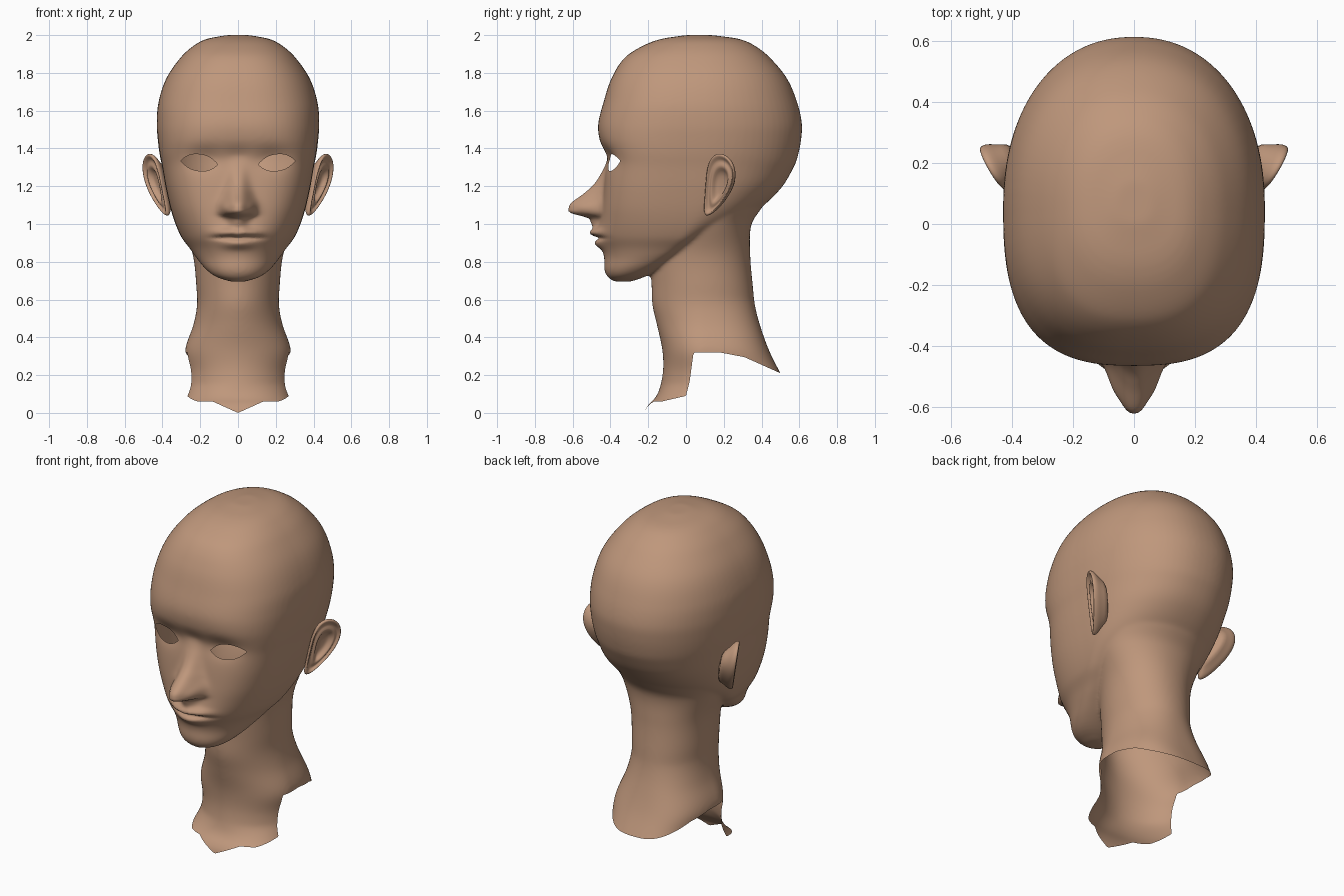
import bpy, bmesh
from math import sin, cos, pi, exp
from mathutils import Vector

old = bpy.data.objects.get("Cube")
if old:
    bpy.data.objects.remove(old)

skin = bpy.data.materials.new("warm_skin")
skin.use_nodes = True
skin.diffuse_color = (0.52, 0.31, 0.2, 1)
skin.node_tree.nodes["Principled BSDF"].inputs["Base Color"].default_value = skin.diffuse_color


def spline(table, t):
    """Smooth value of a table of (key, values...) rows at key t."""
    t = max(table[0][0], min(table[-1][0], t))
    i = 0
    while i < len(table) - 2 and t > table[i + 1][0]:
        i += 1
    a, b = table[i], table[i + 1]
    before, after = table[max(i - 1, 0)], table[min(i + 2, len(table) - 1)]
    h = b[0] - a[0]
    s = (t - a[0]) / h
    out = []
    for k in range(1, len(a)):
        m0 = (b[k] - before[k]) / (b[0] - before[0]) * h
        m1 = (after[k] - a[k]) / (after[0] - a[0]) * h
        out.append((2*s**3 - 3*s**2 + 1) * a[k] + (s**3 - 2*s**2 + s) * m0
                   + (3*s**2 - 2*s**3) * b[k] + (s**3 - s**2) * m1)
    return out


def skin_rings(bm, rings):
    """Bridge closed rings of points and cap both ends."""
    loops = [[bm.verts.new(p) for p in ring] for ring in rings]
    n = len(loops[0])
    for lo, hi in zip(loops, loops[1:]):
        for i in range(n):
            j = (i + 1) % n
            bm.faces.new((lo[i], lo[j], hi[j], hi[i]))
    bm.faces.new(loops[0][::-1])
    bm.faces.new(loops[-1])


def signed_power(v, p):
    return abs(v) ** p * (1 if v > 0 else -1)


def section(z, front, back, width, middle, square_front, square_back, count=72):
    """Rounded ring with its own squareness in front and behind."""
    ring = []
    for i in range(count):
        a = 2 * pi * i / count
        c, s = cos(a), sin(a)
        p = 2 / (square_front if s < 0 else square_back)
        reach = middle - front if s < 0 else back - middle
        ring.append((width * signed_power(c, p), middle + reach * signed_power(s, p), z))
    return ring


# Skull and jaw: height, front, back, half width, middle
skull = [
    (0.695, -0.38, -0.29, 0.04, -0.34), (0.72, -0.415, -0.22, 0.115, -0.31),
    (0.76, -0.433, -0.14, 0.17, -0.25), (0.82, -0.432, -0.04, 0.22, -0.16),
    (0.87, -0.44, 0.05, 0.255, -0.10), (0.93, -0.457, 0.13, 0.30, -0.03),
    (1.04, -0.45, 0.335, 0.345, 0.03), (1.18, -0.437, 0.495, 0.38, 0.05),
    (1.31, -0.425, 0.575, 0.403, 0.05), (1.37, -0.434, 0.595, 0.415, 0.05),
    (1.45, -0.459, 0.61, 0.425, 0.05), (1.53, -0.465, 0.614, 0.43, 0.05),
    (1.64, -0.438, 0.59, 0.422, 0.05), (1.77, -0.395, 0.535, 0.38, 0.06),
    (1.88, -0.325, 0.445, 0.305, 0.06), (1.94, -0.235, 0.37, 0.24, 0.06),
    (1.98, -0.13, 0.28, 0.165, 0.06), (2.0, 0.0, 0.14, 0.06, 0.06)]
# Squareness of the face by height: round chin, full cheeks, rounder crown
fullness = [(0.69, 2.05), (0.85, 2.1), (1.1, 2.95), (1.35, 3.05), (1.55, 2.65), (2.0, 2.4)]
# Neck: height, front, back, half width
neck = [
    (-0.1, -0.24, 0.66, 0.32), (0.03, -0.21, 0.6, 0.305), (0.09, -0.155, 0.565, 0.28),
    (0.21, -0.123, 0.5, 0.265), (0.33, -0.125, 0.44, 0.28), (0.47, -0.155, 0.39, 0.235),
    (0.57, -0.178, 0.365, 0.217), (0.66, -0.182, 0.355, 0.22), (0.84, -0.18, 0.34, 0.24),
    (1.0, -0.12, 0.347, 0.3), (1.1, -0.05, 0.41, 0.335), (1.2, 0.0, 0.45, 0.33)]

bm = bmesh.new()
rings = []
for i in range(91):
    z = 1.3475 - 0.6525 * cos(pi * i / 90)
    rings.append(section(z, *spline(skull, z), *spline(fullness, z), 2.18))
skin_rings(bm, rings)
rings = []
for i in range(53):
    z = -0.1 + 1.3 * i / 52
    rings.append(section(z, *spline(neck, z), 0.1, 1.9 + max(0, 0.14 - z) * 10,
                         2.1 + max(0, 0.6 - z) * 2))
skin_rings(bm, rings)

mesh = bpy.data.meshes.new("head_and_neck")
bm.to_mesh(mesh)
bm.free()
head = bpy.data.objects.new("head_and_neck", mesh)
bpy.context.collection.objects.link(head)

# Fuse skull and neck into one soft surface
fuse = head.modifiers.new("fuse", "REMESH")
fuse.mode = "VOXEL"
fuse.voxel_size = 0.0095
soften = head.modifiers.new("soften", "SMOOTH")
soften.factor = 0.5
soften.iterations = 14
graph = bpy.context.evaluated_depsgraph_get()
fused = bpy.data.meshes.new_from_object(head.evaluated_get(graph))
head.modifiers.clear()
head.data = fused

# Nose: height, ridge projection, half width
nose = [
    (0.95, 0.0, 0.05), (0.98, 0.022, 0.045), (1.01, 0.044, 0.045), (1.034, 0.066, 0.055),
    (1.046, 0.12, 0.066), (1.06, 0.166, 0.072), (1.08, 0.175, 0.074), (1.11, 0.166, 0.072),
    (1.16, 0.104, 0.062), (1.21, 0.054, 0.054), (1.29, 0.014, 0.048), (1.36, 0.0, 0.05)]


def bump(x, z, cx, cz, sx, sz):
    return exp(-((x - cx) / sx) ** 2 - ((z - cz) / sz) ** 2)


def face_relief(x, z):
    """Forward projection of the features; x is mirrored."""
    x = abs(x)
    d = 0
    if nose[0][0] < z < nose[-1][0]:
        ridge, w = spline(nose, z)
        d += ridge * exp(-(x / w) ** 2.5)
    d += 0.025 * bump(x, z, 0.072, 1.085, 0.022, 0.03)     # nostril wings
    d -= 0.014 * bump(x, z, 0, 1.36, 0.07, 0.05)           # bridge hollow
    d += 0.02 * bump(x, z, 0, 0.94, 0.13, 0.07)            # muzzle
    mouth = exp(-(x / 0.12) ** 3)
    dip = 0.006 * exp(-(x / 0.025) ** 2)
    d += mouth * 0.032 * exp(-((z - 0.955 + dip) / 0.021) ** 2)
    d -= mouth * 0.026 * exp(-((z - 0.926) / 0.011) ** 2)
    d += mouth * 0.022 * exp(-((z - 0.893) / 0.024) ** 2) * exp(-(x / 0.09) ** 2)
    d -= 0.024 * bump(x, z, 0.18, 1.345, 0.1, 0.06)        # eye sockets
    return d


def cut_away(bm, field):
    """Trim the surface cleanly where the field is negative."""
    value = {v: field(v.co) for v in bm.verts}
    fresh = []
    for e in list(bm.edges):
        a, b = e.verts
        if (value[a] < 0) != (value[b] < 0):
            t = value[a] / (value[a] - value[b])
            fresh.append(bmesh.utils.edge_split(e, a, t)[1])
    bmesh.ops.connect_verts(bm, verts=fresh)
    gone = [v for v, f in value.items() if f < 0]
    bmesh.ops.delete(bm, geom=gone, context="VERTS")


def eye_field(co):
    if co.y > -0.1:
        return 1
    x = abs(co.x) - 0.205
    return abs(co.z - 1.325 - 0.1 * x) / 0.044 + abs(x / 0.098) ** 2.4 - 1


# Lower rim of the neck: depth, height; the front edge dips to a point
rim = [(-0.3, 0.0), (-0.21, 0.0), (-0.13, 0.06), (0.0, 0.09), (0.02, 0.17),
       (0.04, 0.32), (0.18, 0.32), (0.31, 0.295), (0.5, 0.21), (0.6, 0.15)]


def rim_field(co):
    y = max(-0.299, min(0.599, co.y))
    for a, b in zip(rim, rim[1:]):
        if y <= b[0]:
            level = a[1] + (b[1] - a[1]) * (y - a[0]) / (b[0] - a[0])
            return co.z - max(level, min(0.06, 0.45 * abs(co.x)))


bm = bmesh.new()
bm.from_mesh(fused)
front = [v for v in bm.verts if v.co.y < -0.2 and 0.75 < v.co.z < 1.6]
for v in front:
    v.co.y -= face_relief(v.co.x, v.co.z)
bmesh.ops.smooth_vert(bm, verts=front, factor=0.3, use_axis_x=True, use_axis_y=True, use_axis_z=True)
cut_away(bm, rim_field)
cut_away(bm, eye_field)
bm.to_mesh(fused)
bm.free()


def finish(obj):
    obj.data.materials.clear()
    obj.data.materials.append(skin)
    for p in obj.data.polygons:
        p.use_smooth = True


finish(head)

# Ears: cupped shell with rolled rim, lobe swept forward; radius, outward offset
shell = [(0.12, -0.026), (0.4, -0.024), (0.52, 0.0), (0.63, 0.004), (0.76, -0.01),
         (0.86, 0.004), (0.94, 0.012), (1.0, 0.002), (0.97, -0.014), (0.86, -0.03),
         (0.7, -0.052), (0.55, -0.085)]
out = Vector((0.85, -0.5, 0))
across = Vector((0.5, 0.85, 0))
up = Vector((0.28, 0.2, 1))
for side, name in ((1, "left_ear"), (-1, "right_ear")):
    rings = []
    for r, depth in shell:
        ring = []
        for i in range(28):
            a = 2 * pi * i / 28
            w = 0.085 * (1 + 0.3 * sin(a))
            sweep = 0.022 - 0.04 * (r * sin(a)) ** 2
            p = (Vector((0.43, 0.158, 1.208)) + across * (w * r * cos(a) + sweep)
                 + up * (0.167 * r * sin(a)) + out * depth)
            ring.append((p.x * side, p.y, p.z))
        rings.append(ring)
    bm = bmesh.new()
    skin_rings(bm, rings)
    bmesh.ops.recalc_face_normals(bm, faces=bm.faces)
    mesh = bpy.data.meshes.new(name)
    bm.to_mesh(mesh)
    bm.free()
    ear = bpy.data.objects.new(name, mesh)
    bpy.context.collection.objects.link(ear)
    finish(ear)
    ear.modifiers.new("rounding", "SUBSURF").render_levels = 1
